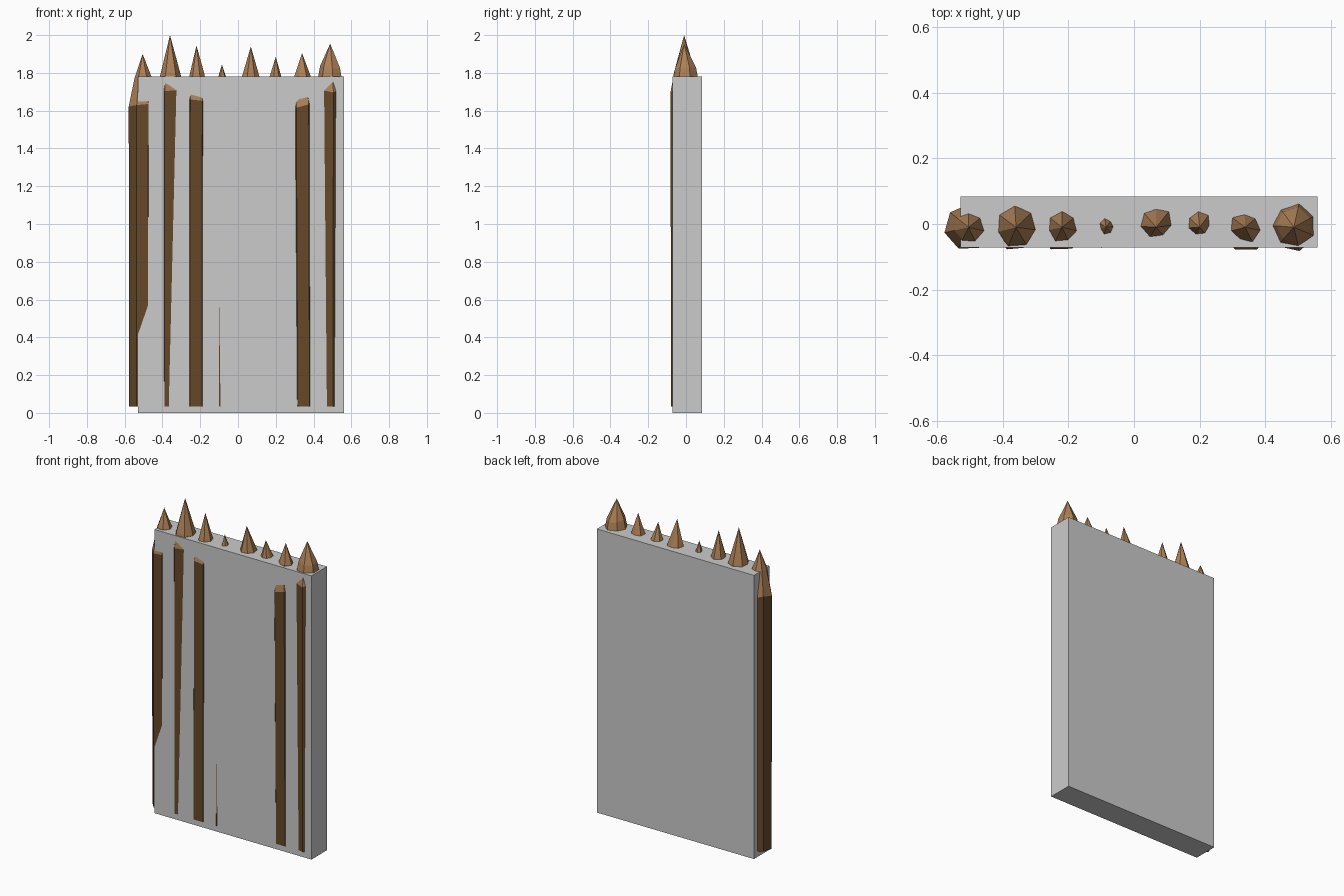
import bpy, bmesh, math, random

if "Cube" in bpy.data.objects:
    bpy.data.objects.remove(bpy.data.objects["Cube"])

random.seed(4)


def material(name, rgba):
    m = bpy.data.materials.new(name)
    m.diffuse_color = rgba
    m.use_nodes = True
    m.node_tree.nodes["Principled BSDF"].inputs["Base Color"].default_value = m.diffuse_color
    return m


bark = material("dark bark", (0.13, 0.065, 0.022, 1))
wood = material("cut wood", (0.42, 0.22, 0.095, 1))
grey = material("grey panel", (0.6, 0.6, 0.6, 0.5))


def add_object(name, bm, mats):
    me = bpy.data.meshes.new(name)
    bmesh.ops.recalc_face_normals(bm, faces=bm.faces)
    bm.to_mesh(me)
    bm.free()
    for m in mats:
        me.materials.append(m)
    ob = bpy.data.objects.new(name, me)
    bpy.context.collection.objects.link(ob)


def stake(name, x, y, r0, r1, bark_top, mid_z, mid_r, tip_z, phase, lean, sides=7):
    """Bark-covered log with a faceted, carved point."""
    bm = bmesh.new()
    wob = [random.uniform(0.96, 1.04) for _ in range(sides)]

    def ring(z, r, cx, jr=0.0, jz=0.0):
        out = []
        for i in range(sides):
            a = math.radians(phase) + math.tau * i / sides
            rr = r * wob[i] * random.uniform(1 - jr, 1 + jr)
            out.append(bm.verts.new((cx + rr * math.cos(a), y + rr * math.sin(a),
                                     z + random.uniform(-jz, jz))))
        return out

    rings = [ring(0.035, r0, x), ring(bark_top, r1, x + lean, 0, 0.02),
             ring(mid_z, mid_r, x + lean, 0.08, 0.01)]
    tip = bm.verts.new((x + lean, -0.01, tip_z))
    bm.faces.new(rings[0][::-1])
    for k in range(2):
        for i in range(sides):
            j = (i + 1) % sides
            f = bm.faces.new((rings[k][i], rings[k][j], rings[k + 1][j], rings[k + 1][i]))
            f.material_index = k
    for i in range(sides):
        f = bm.faces.new((rings[2][i], rings[2][(i + 1) % sides], tip))
        f.material_index = 1
    add_object(name, bm, (bark, wood))


# Row of stakes: x, y, base r, top r, bark top, mid z, mid r, tip z, phase, lean
rows = [
    (-0.507, -0.010, 0.069, 0.073, 1.62, 1.78, 0.046, 1.90, 244, 0.002),
    (-0.362, -0.008, 0.070, 0.074, 1.71, 1.79, 0.061, 2.00, 248, 0.002),
    (-0.222, -0.010, 0.072, 0.073, 1.67, 1.79, 0.042, 1.945, 244, 0.002),
    (-0.083, -0.007, 0.066, 0.062, 1.58, 1.77, 0.024, 1.845, 256, -0.002),
    (0.068, 0.005, 0.064, 0.066, 1.66, 1.78, 0.046, 1.94, 246, 0.0),
    (0.200, 0.000, 0.062, 0.064, 1.62, 1.77, 0.037, 1.885, 250, 0.0),
    (0.345, -0.010, 0.070, 0.074, 1.62, 1.78, 0.043, 1.905, 246, -0.006),
    (0.486, -0.006, 0.074, 0.078, 1.71, 1.83, 0.056, 1.955, 334, 0.002),
]
for n, row in enumerate(rows):
    stake(f"stake_{n + 1}", *row)

# Flat panel enclosing most of the stakes
bm = bmesh.new()
bmesh.ops.create_cube(bm, size=1)
for v in bm.verts:
    v.co = (0.015 + v.co.x * 1.09, 0.006 + v.co.y * 0.155, 0.89 + v.co.z * 1.78)
add_object("panel", bm, (grey,))
